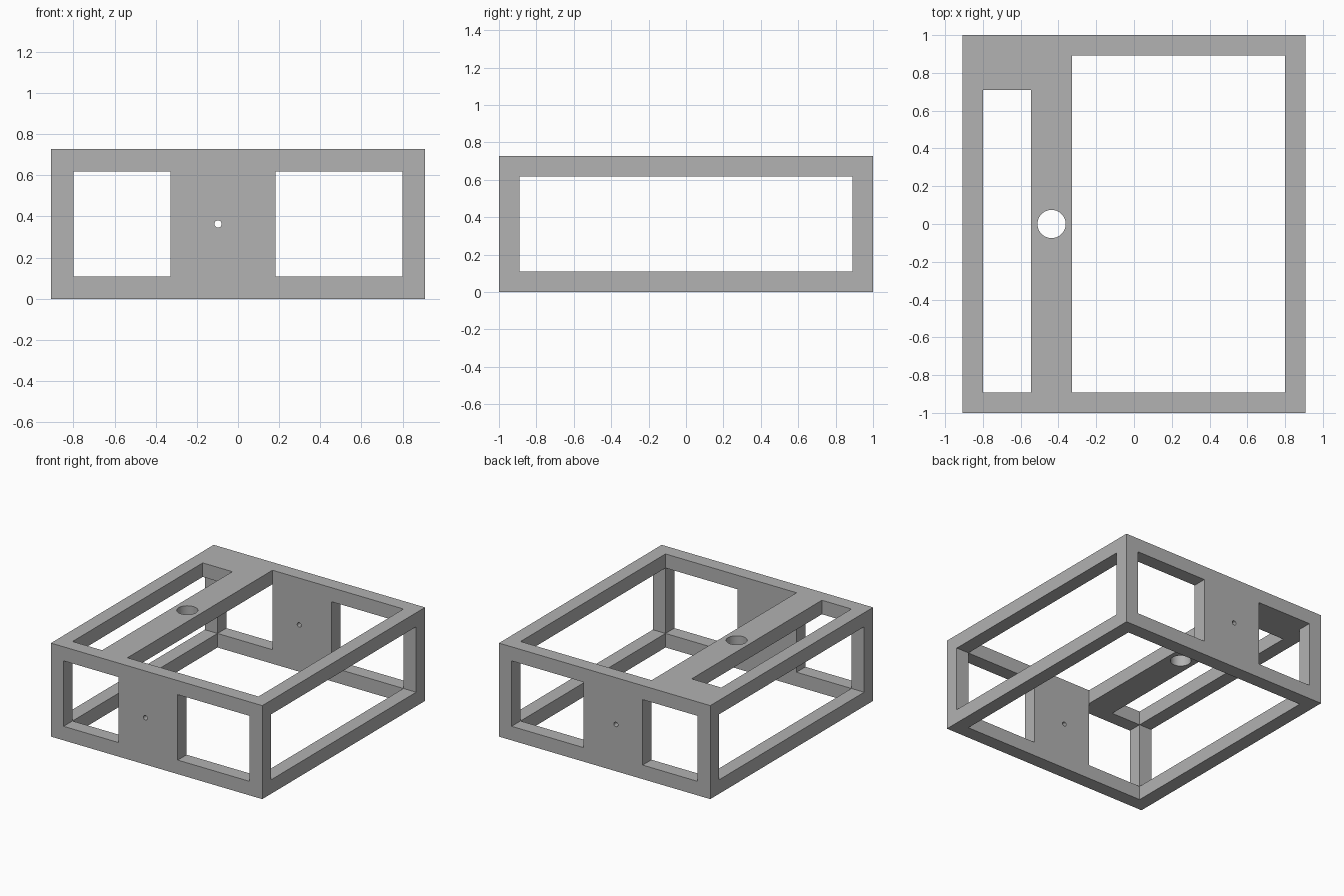
import bpy
import math
from mathutils import Vector

if "Cube" in bpy.data.objects:
    bpy.data.objects.remove(bpy.data.objects["Cube"], do_unlink=True)

# Design grid: the frame is 50 x 55 x 20 cells with rails 3 cells thick
U = 2 / 55
HX, HY, H, T = 25, 27.5, 20, 3
IX, IY = HX - T, HY - T


def box(name, lo, hi):
    """Axis-aligned box between two corners given in cells."""
    lo, hi = Vector(lo) * U, Vector(hi) * U
    bpy.ops.mesh.primitive_cube_add(size=1)
    ob = bpy.context.object
    ob.name = name
    for v in ob.data.vertices:
        v.co = [lo[i] + (v.co[i] + 0.5) * (hi[i] - lo[i]) for i in range(3)]
    return ob


def drill(name, radius, centre, depth, rotation=(0, 0, 0)):
    bpy.ops.mesh.primitive_cylinder_add(vertices=48, radius=radius * U, depth=depth * U,
                                        location=Vector(centre) * U, rotation=rotation)
    bpy.context.object.name = name
    return bpy.context.object


def cut(target, cutter):
    """Subtract the cutter from the target and discard it."""
    cutter.hide_render = True
    mod = target.modifiers.new("cut", 'BOOLEAN')
    mod.operation = 'DIFFERENCE'
    mod.solver = 'EXACT'
    mod.object = cutter
    bpy.context.view_layer.objects.active = target
    bpy.ops.object.modifier_apply(modifier=mod.name)
    bpy.data.objects.remove(cutter, do_unlink=True)


# Solid block that becomes the open frame
frame = box("box_frame", (-HX, -HY, 0), (HX, HY, H))

# Side windows, which also hollow out the inside
cut(frame, box("side_window", (-HX - 1, -IY, T), (HX + 1, IY, H - T)))
# Open bottom
cut(frame, box("bottom_opening", (-IX, -IY, -1), (IX, IY, H / 2)))
# Large top opening and narrow slot, leaving the cross bar and the back pad
cut(frame, box("top_opening", (-9, -IY, H / 2), (IX, IY, H + 1)))
cut(frame, box("top_slot", (-IX, -IY, H / 2), (-15, 19.5, H + 1)))
# Front and back windows either side of the upright plates
for x0, x1 in ((-IX, -9), (5, IX)):
    cut(frame, box("end_window", (x0, -HY - 1, T), (x1, HY + 1, H - T)))
# Round hole in the cross bar, pin hole through both plates
cut(frame, drill("bar_hole", 2.05, (-12, 0, H), 10))
cut(frame, drill("pin_hole", 0.48, (-2.67, 0, H / 2), 60, (math.pi / 2, 0, 0)))

# Single grey finish
grey = bpy.data.materials.new("plain grey")
grey.use_nodes = True
colour = (0.445, 0.445, 0.445, 1)
grey.diffuse_color = colour
grey.node_tree.nodes["Principled BSDF"].inputs["Base Color"].default_value = colour
frame.data.materials.clear()
frame.data.materials.append(grey)
for p in frame.data.polygons:
    p.material_index = 0

bpy.ops.object.select_all(action='DESELECT')
frame.select_set(True)
bpy.context.view_layer.objects.active = frame
bpy.ops.object.shade_smooth_by_angle(angle=math.radians(30))
